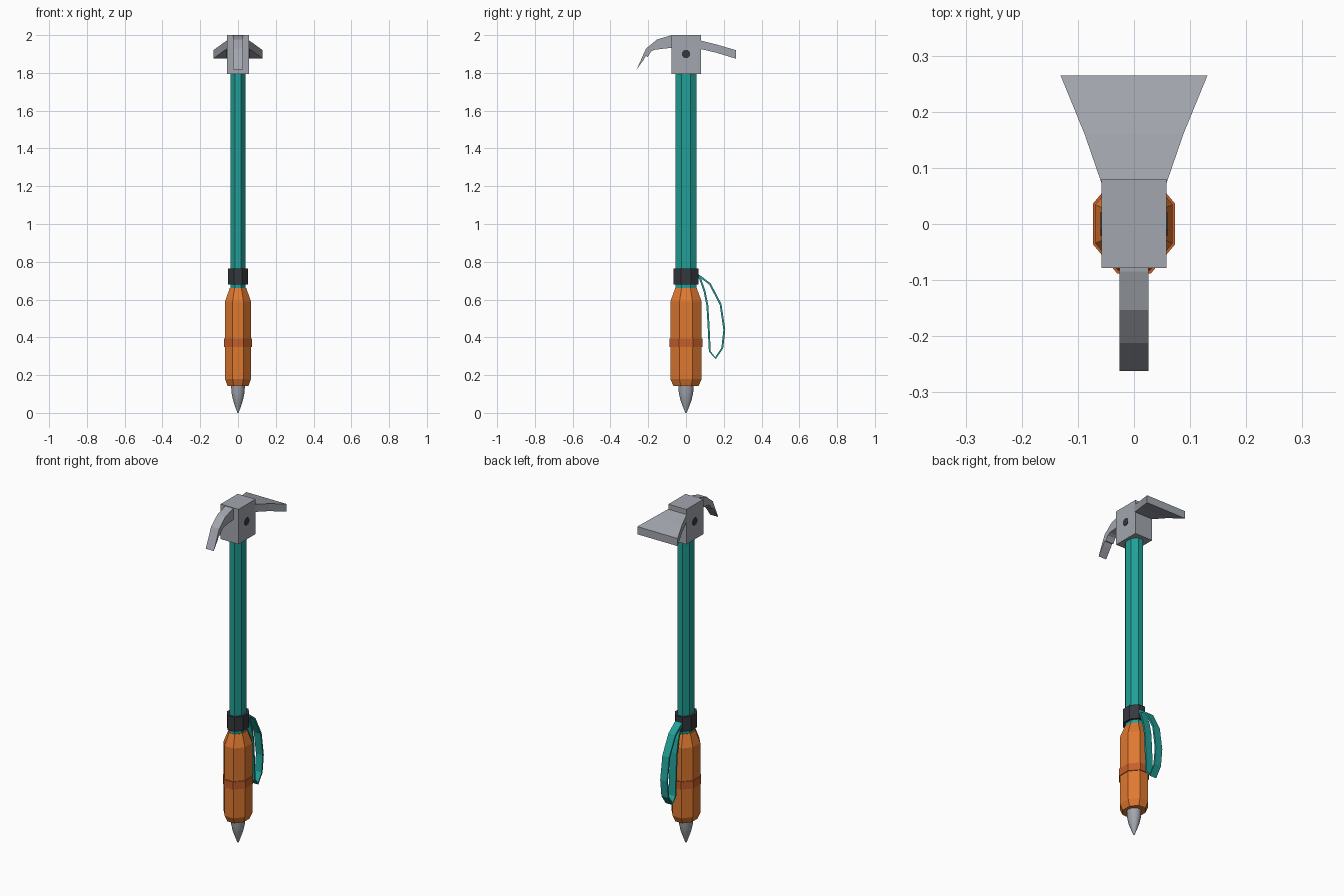
import bpy, bmesh, math
from mathutils import Vector

if "Cube" in bpy.data.objects:
    bpy.data.objects.remove(bpy.data.objects["Cube"])


def material(name, color):
    m = bpy.data.materials.new(name)
    m.diffuse_color = (*color, 1)
    m.use_nodes = True
    m.node_tree.nodes["Principled BSDF"].inputs["Base Color"].default_value = m.diffuse_color
    return m


STEEL = material("steel", (0.36, 0.38, 0.42))
TEAL = material("teal", (0.016, 0.35, 0.31))
ORANGE = material("orange", (0.74, 0.19, 0.03))
RUST = material("dark_orange", (0.55, 0.115, 0.025))
BLACK = material("charcoal", (0.035, 0.04, 0.046))


def loft(name, rings, mat, smooth=False):
    """Skin a list of equal-length point rings and cap both ends."""
    bm = bmesh.new()
    vs = [[bm.verts.new(p) for p in r] for r in rings]
    n = len(rings[0])
    for a, b in zip(vs, vs[1:]):
        for i in range(n):
            j = (i + 1) % n
            f = bm.faces.new((a[i], a[j], b[j], b[i]))
            f.smooth = smooth
    bm.faces.new(vs[0])
    bm.faces.new(vs[-1])
    bmesh.ops.recalc_face_normals(bm, faces=bm.faces)
    me = bpy.data.meshes.new(name)
    bm.to_mesh(me)
    bm.free()
    me.materials.append(mat)
    ob = bpy.data.objects.new(name, me)
    bpy.context.collection.objects.link(ob)
    return ob


def oval(hx, hy, z, n=8):
    """Flat-sided oval whose flats lie at +-hx and +-hy."""
    k = 1 / math.cos(math.pi / n)
    angles = [2 * math.pi * (i + 0.5) / n for i in range(n)]
    return [(hx * k * math.cos(a), hy * k * math.sin(a), z) for a in angles]


def stack(name, sections, mat, n=8, smooth=False):
    return loft(name, [oval(hx, hy, z, n) for hx, hy, z in sections], mat, smooth)


def slab(name, profile, x0, x1, mat):
    """Extrude a (y, z) profile from x0 to x1."""
    return loft(name, [[(x, y, z) for y, z in profile] for x in (x0, x1)], mat)


# Handle parts, from bottom to top
stack("bottom_spike", [(0.003, 0.003, 0), (0.015, 0.017, 0.033), (0.027, 0.030, 0.07),
                       (0.034, 0.038, 0.105), (0.038, 0.042, 0.16)], STEEL, 16, True)
stack("grip", [(0.055, 0.067, 0.143), (0.069, 0.083, 0.18),
               (0.069, 0.083, 0.59), (0.044, 0.057, 0.66)], ORANGE)
stack("grip_band", [(0.073, 0.088, 0.35), (0.073, 0.088, 0.395)], RUST)
stack("shaft", [(0.04, 0.055, 0.6), (0.04, 0.055, 1.82)], TEAL)
stack("collar", [(0.053, 0.066, 0.68), (0.053, 0.066, 0.765)], BLACK)

# Head block
slab("head_block", [(-0.078, 1.795), (0.08, 1.795), (0.08, 2), (-0.078, 2)],
     -0.058, 0.058, STEEL)

# Bolts on both sides of the head
bolt = [(0.023 * math.cos(i * math.pi / 4 + math.pi / 8),
         1.9 + 0.023 * math.sin(i * math.pi / 4 + math.pi / 8)) for i in range(8)]
for side, s in (("left", -1), ("right", 1)):
    slab("bolt_" + side, bolt, s * 0.055, s * 0.060, BLACK)

# Pick with a toothed underside
slab("pick", [(-0.06, 1.998), (-0.085, 1.997), (-0.153, 1.977), (-0.212, 1.928),
              (-0.262, 1.817), (-0.225, 1.868), (-0.213, 1.89), (-0.202, 1.885),
              (-0.186, 1.912), (-0.168, 1.922), (-0.078, 1.933), (-0.06, 1.933)],
     -0.026, 0.026, STEEL)

# Flared adze blade: half width, y, top z, bottom z
adze = [(0.054, 0.06, 1.975, 1.93), (0.057, 0.07, 1.973, 1.928),
        (0.088, 0.16, 1.951, 1.907), (0.131, 0.265, 1.92, 1.875)]
loft("adze_blade", [[(-w, y, b), (w, y, b), (w, y, t), (-w, y, t)]
                    for w, y, t, b in adze], STEEL)

# Wrist strap: flat ribbon following a hanging loop
path = [Vector(p) for p in [
    (0.05, 0.735), (0.075, 0.722), (0.127, 0.682), (0.183, 0.575), (0.203, 0.44),
    (0.192, 0.343), (0.156, 0.29), (0.126, 0.325), (0.119, 0.47), (0.113, 0.57),
    (0.098, 0.645), (0.075, 0.71), (0.05, 0.735)]]
rings = []
for i, p in enumerate(path):
    d = (path[min(i + 1, len(path) - 1)] - path[max(i - 1, 0)]).normalized()
    off = Vector((-d.y, d.x)) * 0.005
    a, b = p + off, p - off
    rings.append([(-0.022, *a), (0.022, *a), (0.022, *b), (-0.022, *b)])
loft("wrist_strap", rings, TEAL)
